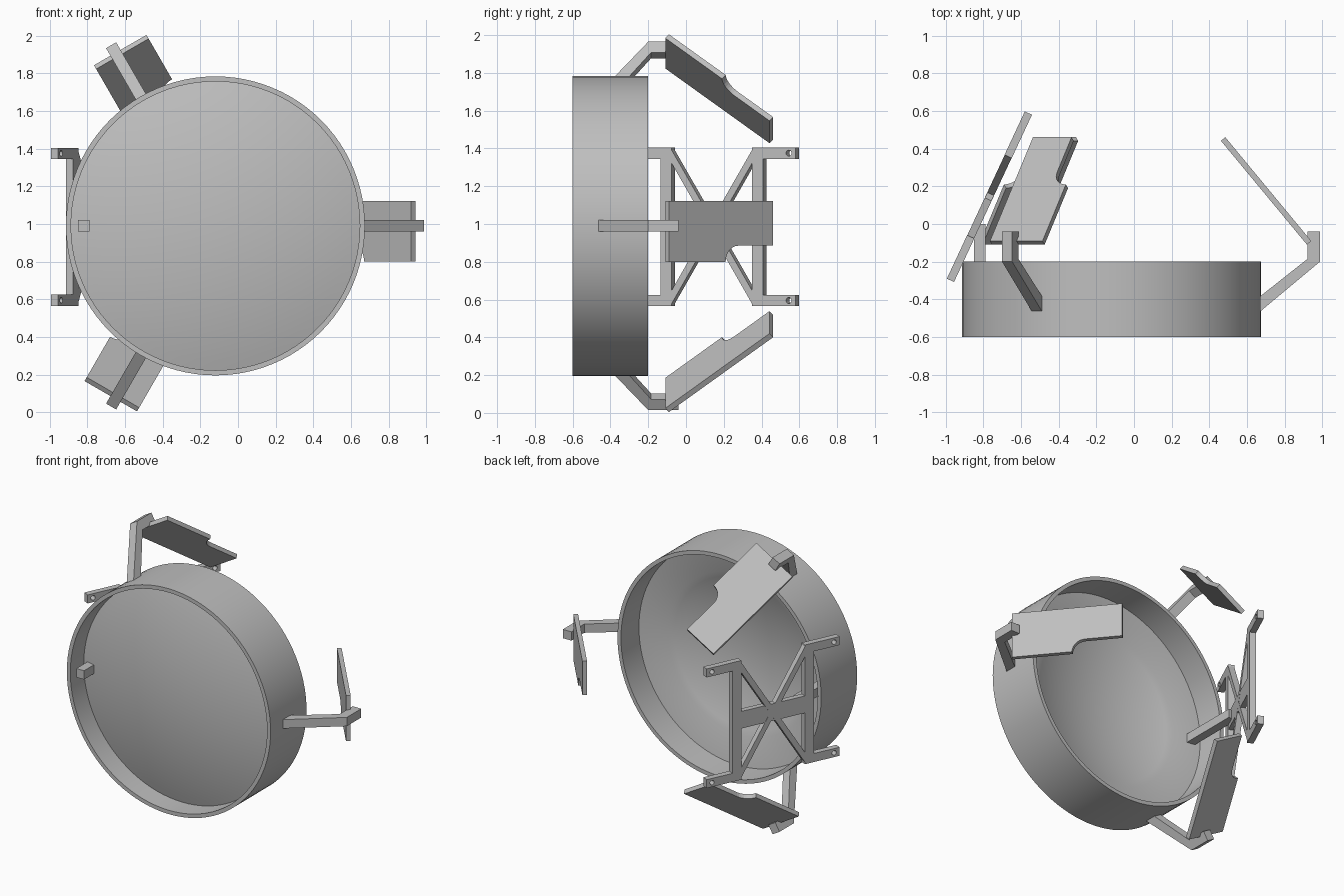
import bpy, bmesh
from math import sin, cos, pi, radians
from mathutils import Matrix, Vector

cube = bpy.data.objects.get("Cube")
if cube:
    bpy.data.objects.remove(cube, do_unlink=True)

grey = bpy.data.materials.new("plain grey")
grey.use_nodes = True
grey.diffuse_color = (0.52, 0.52, 0.52, 1)
grey.node_tree.nodes["Principled BSDF"].inputs["Base Color"].default_value = (0.52, 0.52, 0.52, 1)

CENTRE = Vector((-0.12, 0, 0.99))


def finish(name, bm, matrix, smooth=False):
    bmesh.ops.remove_doubles(bm, verts=bm.verts, dist=1e-5)
    bmesh.ops.recalc_face_normals(bm, faces=bm.faces)
    bm.transform(matrix)
    mesh = bpy.data.meshes.new(name)
    bm.to_mesh(mesh)
    bm.free()
    mesh.materials.append(grey)
    obj = bpy.data.objects.new(name, mesh)
    bpy.context.collection.objects.link(obj)
    if smooth:
        bpy.ops.object.select_all(action='DESELECT')
        obj.select_set(True)
        bpy.context.view_layer.objects.active = obj
        bpy.ops.object.shade_smooth_by_angle(angle=radians(20))
    return obj


def plate(name, outline, thickness, matrix, holes=()):
    """Outline in local x/y, with optional holes, extruded evenly along local z."""
    bm = bmesh.new()
    edges = []
    for loop in (outline, *holes):
        verts = [bm.verts.new((x, y, -thickness / 2)) for x, y in loop]
        edges += [bm.edges.new((v, verts[i - 1])) for i, v in enumerate(verts)]
    bmesh.ops.triangle_fill(bm, edges=edges, use_beauty=True, normal=(0, 0, 1))
    out = bmesh.ops.extrude_face_region(bm, geom=list(bm.faces), use_keep_orig=True)
    moved = [g for g in out["geom"] if isinstance(g, bmesh.types.BMVert)]
    bmesh.ops.translate(bm, verts=moved, vec=(0, 0, thickness))
    return finish(name, bm, matrix)


def lathe(name, profile, closed, steps=96):
    """Spin (radius, y) points round the y axis through the hub centre."""
    bm = bmesh.new()
    verts = [bm.verts.new((r, y, 0)) for r, y in profile]
    pairs = list(zip(verts, verts[1:]))
    if closed:
        pairs.append((verts[-1], verts[0]))
    edges = [bm.edges.new(p) for p in pairs]
    bmesh.ops.spin(bm, geom=verts + edges, cent=(0, 0, 0), axis=(0, 1, 0),
                   angle=2 * pi, steps=steps, use_merge=True)
    return finish(name, bm, Matrix.Translation(CENTRE), True)


def rect(x0, x1, y0, y1):
    return [(x0, y0), (x1, y0), (x1, y1), (x0, y1)]


def cap(radius, base, height, n=14):
    """Arc of a spherical cap, from the axis out to its edge."""
    big = (radius ** 2 + height ** 2) / (2 * height)
    pts = []
    for i in range(n + 1):
        r = radius * i / n
        pts.append((r, base - height + big - (big ** 2 - r ** 2) ** 0.5))
    return pts


def axes(x, y, z, origin):
    m = Matrix((x, y, z)).transposed().to_4x4()
    m.translation = origin
    return m


# Drum: open ring and the domed lens inside it, hollow at the back
lathe("drum_ring", [(0.767, -0.6), (0.794, -0.6), (0.794, -0.2), (0.767, -0.2)], True)
lathe("domed_lens", cap(0.769, -0.45, 0.11) + [(0.769, -0.4)]
      + cap(0.565, -0.435, 0.105)[::-1], False)

# Three arms with notched panels, spaced evenly round the drum
arm = [(0.77, -0.482), (1.108, -0.2), (1.108, -0.04), (1.042, -0.04),
       (1.042, -0.185), (0.77, -0.4)]
notch = [(0.475 + 0.085 * cos(a), -0.19 + 0.085 * sin(a))
         for a in [pi - pi / 2 * i / 8 for i in range(9)]]
panel = [(0, -0.19)] + notch + [(0.716, -0.105), (0.716, 0.132), (0, 0.132)]
along = Vector((-0.453, 0.547, 0)).normalized()
up = Vector((0, 0, 1))
for i, side in enumerate(("left", "upper_right", "lower_right")):
    turn = Matrix.Translation(CENTRE) @ Matrix.Rotation(-i * 2 * pi / 3, 4, 'Y')
    plate(side + "_arm", arm, 0.062, turn)
    plate(side + "_panel", panel, 0.03,
          turn @ axes(along, up, along.cross(up), (1.05, -0.1, 0)))

# Tilted cross-braced bracket on the right
slope = Vector((0.415, 0.89, 0)).normalized()
frame = axes(slope, up, slope.cross(up), (-0.768, 0.145, 0.985))
THICK = 0.042
for s, end in ((-1, "front"), (1, "rear")):
    plate(end + "_post", rect(s * 0.235, s * 0.3, -0.42, 0.42), THICK, frame)
    for t, level in ((-1, "lower"), (1, "upper")):
        hole = [(s * 0.45 + 0.016 * cos(k * pi / 8), t * 0.39 + 0.016 * sin(k * pi / 8))
                for k in range(16)]
        plate(f"{end}_{level}_tab", rect(s * 0.295, s * 0.49, t * 0.36, t * 0.42),
              THICK, frame, [hole])
    # Brace as a slanted strip running from post to post
    plate(end + "_brace", [(-0.24, s * 0.345), (-0.24, s * 0.415),
                           (0.24, s * -0.345), (0.24, s * -0.415)], THICK - 0.002, frame)
plate("bracket_crossbar", rect(-0.24, 0.24, -0.06, 0.06), THICK - 0.004, frame)

# Straight bar joining the bracket to the drum, its tip showing through the lens
plate("bracket_bar", rect(-0.85, -0.79, -0.585, 0), 0.062,
      Matrix.Translation((0, 0, CENTRE.z)))
